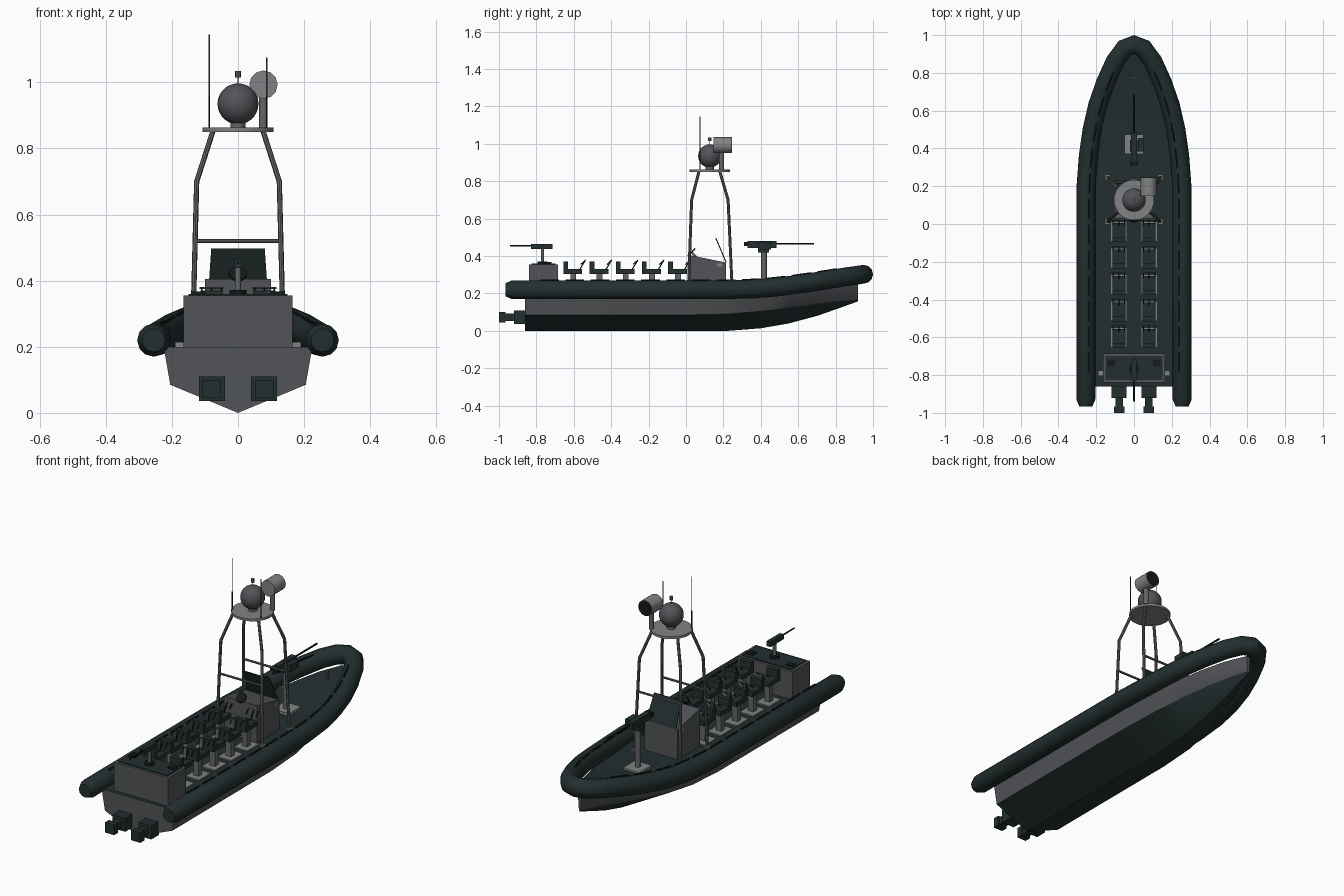
import bpy, bmesh, math
from mathutils import Vector, Matrix

cube = bpy.data.objects.get("Cube")
if cube:
    bpy.data.objects.remove(cube)


def material(name, color):
    m = bpy.data.materials.new(name)
    m.use_nodes = True
    m.diffuse_color = (*color, 1)
    bsdf = next(n for n in m.node_tree.nodes if n.type == 'BSDF_PRINCIPLED')
    bsdf.inputs["Base Color"].default_value = (*color, 1)
    return m


GREEN = material("dark green", (0.016, 0.028, 0.028))
GREY = material("hull grey", (0.085, 0.087, 0.095))
LIGHT = material("light grey", (0.22, 0.225, 0.23))
METAL = material("mast grey", (0.13, 0.132, 0.138))
BLACK = material("black", (0.008, 0.01, 0.01))


def add(name, bm, mats, smooth=False):
    bmesh.ops.recalc_face_normals(bm, faces=bm.faces)
    me = bpy.data.meshes.new(name)
    bm.to_mesh(me)
    bm.free()
    for m in mats:
        me.materials.append(m)
    if smooth:
        me.polygons.foreach_set("use_smooth", [True] * len(me.polygons))
        me.set_sharp_from_angle(angle=0.6)
    ob = bpy.data.objects.new(name, me)
    bpy.context.collection.objects.link(ob)
    return ob


def box(name, x, y, z, mat):
    """Box from (low, high) ranges."""
    bm = bmesh.new()
    bmesh.ops.create_cube(bm, size=1)
    for v in bm.verts:
        v.co = [r[0] if c < 0 else r[1] for c, r in zip(v.co, (x, y, z))]
    return add(name, bm, [mat])


def rod(name, a, b, r, mat, sides=12):
    """Cylinder between two points."""
    a, b = Vector(a), Vector(b)
    bm = bmesh.new()
    turn = (b - a).to_track_quat('Z', 'Y').to_matrix().to_4x4()
    bmesh.ops.create_cone(bm, cap_ends=True, segments=sides, radius1=r, radius2=r,
                          depth=(b - a).length, matrix=Matrix.Translation((a + b) / 2) @ turn)
    return add(name, bm, [mat], True)


def pipe(name, pts, r, mat, scales=None, res=2):
    """Round tube along a path."""
    cu = bpy.data.curves.new(name, 'CURVE')
    cu.dimensions, cu.bevel_depth, cu.bevel_resolution = '3D', r, res
    cu.use_fill_caps, cu.twist_mode = True, 'Z_UP'
    sp = cu.splines.new('POLY')
    sp.points.add(len(pts) - 1)
    for i, p in enumerate(pts):
        sp.points[i].co = (*p, 1)
        sp.points[i].radius = scales[i] if scales else 1
    tmp = bpy.data.objects.new(name, cu)
    bpy.context.collection.objects.link(tmp)
    dg = bpy.context.evaluated_depsgraph_get()
    me = bpy.data.meshes.new_from_object(tmp.evaluated_get(dg))
    bm = bmesh.new()
    bm.from_mesh(me)
    bpy.data.objects.remove(tmp)
    bpy.data.meshes.remove(me)
    bmesh.ops.remove_doubles(bm, verts=bm.verts, dist=0.0001)
    return add(name, bm, [mat], True)


def extrude_x(name, profile, x0, x1, mat):
    """Prism from a (y, z) outline."""
    bm = bmesh.new()
    f = bm.faces.new([bm.verts.new((x0, y, z)) for y, z in profile])
    new = bmesh.ops.extrude_face_region(bm, geom=[f])["geom"]
    bmesh.ops.translate(bm, vec=(x1 - x0, 0, 0),
                        verts=[v for v in new if isinstance(v, bmesh.types.BMVert)])
    return add(name, bm, [mat])


# Hull: y, keel z, chine x, chine z, sheer x, sheer z
stations = [(-0.86, 0, 0.205, 0.085, 0.225, 0.2), (0.0, 0, 0.205, 0.085, 0.225, 0.2),
            (0.22, 0, 0.195, 0.09, 0.225, 0.2), (0.4, 0.014, 0.17, 0.105, 0.205, 0.2),
            (0.55, 0.04, 0.135, 0.125, 0.175, 0.21), (0.7, 0.08, 0.09, 0.145, 0.13, 0.225),
            (0.82, 0.122, 0.045, 0.16, 0.08, 0.24), (0.92, 0.158, 0.006, 0.168, 0.012, 0.255)]
bm = bmesh.new()
rings = [[bm.verts.new(p) for p in ((-sx, y, sz), (-cx, y, cz), (0, y, kz), (cx, y, cz), (sx, y, sz))]
         for y, kz, cx, cz, sx, sz in stations]
for a, b in zip(rings, rings[1:]):
    for i in range(5):
        j = (i + 1) % 5
        f = bm.faces.new((a[i], a[j], b[j], b[i]))
        f.material_index = 1 if i in (0, 3) else 0
for end in (rings[0], rings[-1]):
    bm.faces.new(end).material_index = 1
add("hull", bm, [GREEN, GREY], True)

# Inflatable collar
side = [(0.255, -0.965, 0.22), (0.255, -0.93, 0.22), (0.255, 0.0, 0.22), (0.254, 0.2, 0.22),
        (0.242, 0.36, 0.224), (0.222, 0.5, 0.236), (0.192, 0.63, 0.254), (0.15, 0.75, 0.272),
        (0.1, 0.86, 0.29), (0.05, 0.93, 0.3)]
path = side + [(0, 0.95, 0.303)] + [(-x, y, z) for x, y, z in reversed(side)]
pipe("collar_tube", path, 0.05, GREEN, [0.7] + [1] * (len(path) - 2) + [0.7], 4)


def on_collar(y):
    for a, b in zip(side, side[1:]):
        if a[1] <= y <= b[1]:
            return Vector(a).lerp(Vector(b), (y - a[1]) / (b[1] - a[1]))


# Grab handles along the collar
for s in (-1, 1):
    for i in range(12):
        ends = [on_collar(-0.78 + i * 0.135 + d) + Vector((-0.018, 0, 0.049)) for d in (0, 0.1)]
        rod("grab_handle", *[(s * p.x, p.y, p.z) for p in ends], 0.005, BLACK, 6)

# Stern locker with lid, hatches and cleats
box("stern_locker", (-0.165, 0.165), (-0.84, -0.685), (0.19, 0.355), GREY)
box("locker_lid", (-0.15, 0.15), (-0.827, -0.698), (0.35, 0.36), GREEN)
for s in (-1, 1):
    box("locker_hatch", sorted((s * 0.1, s * 0.14)), (-0.755, -0.72), (0.355, 0.367), BLACK)
    box("stern_cleat", sorted((s * 0.165, s * 0.19)), (-0.805, -0.775), (0.195, 0.215), LIGHT)

# Water jet drives
for s in (-1, 1):
    c = s * 0.079
    for name, w, y, z in (("drive_housing", 0.039, (-0.92, -0.855), (0.036, 0.11)),
                          ("drive_shaft", 0.02, (-0.97, -0.92), (0.052, 0.093)),
                          ("drive_nozzle", 0.028, (-1.0, -0.965), (0.045, 0.1))):
        box(name, (c - w, c + w), y, z, GREEN)

# Two columns of five seats
for s in (-1, 1):
    c = s * 0.08
    for i in range(5):
        y = -0.655 + i * 0.14
        box("seat_base", (c - 0.041, c + 0.041), (y + 0.005, y + 0.105), (0.195, 0.207), LIGHT)
        box("seat_pedestal", (c - 0.016, c + 0.016), (y + 0.037, y + 0.068), (0.2, 0.31), METAL)
        box("seat_cushion", (c - 0.034, c + 0.034), (y, y + 0.1), (0.305, 0.33), GREEN)
        box("seat_back", (c - 0.034, c + 0.034), (y, y + 0.025), (0.32, 0.37), GREEN)
        for t in (-1, 1):
            rod("seat_handle_arm", (c + t * 0.03, y + 0.092, 0.355),
                (c + t * 0.03, y + 0.117, 0.378), 0.003, BLACK, 6)
        rod("seat_handle_bar", (c - 0.036, y + 0.117, 0.378), (c + 0.036, y + 0.117, 0.378), 0.003, METAL, 6)
        rod("seat_handle_post", (c, y + 0.085, 0.325), (c, y + 0.117, 0.378), 0.003, BLACK, 6)

# Helm console, windscreen and wheel
extrude_x("console", [(0.02, 0.19), (0.215, 0.19), (0.215, 0.365), (0.02, 0.405)], -0.1, 0.1, GREY)
screen = box("windscreen", (-0.09, 0.09), (0.212, 0.218), (0.365, 0.497), GREEN)
for v in screen.data.vertices:
    if v.co.z > 0.4:
        v.co.y -= 0.056
        v.co.x *= 0.9
box("console_panel", (-0.102, 0.102), (0.165, 0.195), (0.345, 0.36), LIGHT)
rod("steering_column", (0, 0.06, 0.39), (0, 0.03, 0.42), 0.006, METAL)
rod("steering_wheel", (0, 0.032, 0.418), (0, 0.027, 0.423), 0.028, BLACK)

# Mast frame
for s in (-1, 1):
    for name, y0, y1, y2 in (("aft", 0.012, 0.03, 0.07), ("fore", 0.248, 0.225, 0.18)):
        pipe(name + "_mast_leg", [(s * 0.138, y0, 0.2), (s * 0.125, y1, 0.7), (s * 0.075, y2, 0.855)],
             0.008, METAL)
        box("mast_foot", (s * 0.14 - 0.014, s * 0.14 + 0.014), (y0 - 0.014, y0 + 0.014),
            (0.195, 0.208), LIGHT)
for y in (0.025, 0.233):
    rod("mast_crossbar", (-0.128, y, 0.52), (0.128, y, 0.52), 0.006, METAL, 8)

# Mast platform and its equipment
rod("mast_platform", (0, 0.127, 0.85), (0, 0.127, 0.863), 0.107, LIGHT, 24)
rod("dome_neck", (0, 0.127, 0.86), (0, 0.127, 0.89), 0.023, METAL)
bm = bmesh.new()
bmesh.ops.create_uvsphere(bm, u_segments=24, v_segments=14, radius=0.062,
                          matrix=Matrix.Translation((0, 0.127, 0.935)))
add("radar_dome", bm, [GREY], True)
rod("dome_stem", (0, 0.127, 0.99), (0, 0.127, 1.016), 0.002, BLACK, 6)
rod("beacon", (0, 0.127, 1.015), (0, 0.127, 1.035), 0.009, METAL, 8)
rod("searchlight_post", (0.077, 0.19, 0.86), (0.077, 0.19, 0.97), 0.013, METAL)
rod("searchlight", (0.077, 0.148, 0.993), (0.077, 0.243, 0.993), 0.043, LIGHT, 12)
rod("searchlight_lens", (0.077, 0.24, 0.993), (0.077, 0.246, 0.993), 0.04, BLACK, 12)
for s, top in ((-1, 1.145), (1, 1.075)):
    rod("antenna_base", (s * 0.087, 0.075, 0.86), (s * 0.087, 0.075, 0.96), 0.003, BLACK, 6)
    rod("antenna_whip", (s * 0.087, 0.075, 0.96), (s * 0.087, 0.075, top), 0.002, GREY, 6)

# Forward mounted gun
box("fore_gun_base", (-0.05, 0.05), (0.37, 0.475), (0.19, 0.215), LIGHT)
rod("fore_gun_post", (0, 0.417, 0.2), (0, 0.417, 0.425), 0.015, METAL)
box("fore_gun_cradle", (-0.022, 0.022), (0.385, 0.445), (0.42, 0.447), GREEN)
box("fore_gun_body", (-0.015, 0.015), (0.33, 0.485), (0.442, 0.48), GREEN)
box("fore_gun_grip", (-0.022, 0.022), (0.31, 0.335), (0.455, 0.475), BLACK)
box("fore_ammo_box", (0.02, 0.05), (0.385, 0.455), (0.435, 0.475), GREEN)
rod("fore_gun_barrel", (0, 0.48, 0.466), (0, 0.685, 0.466), 0.005, BLACK, 8)

# Aft mounted gun
rod("aft_gun_mount", (0, -0.767, 0.355), (0, -0.767, 0.372), 0.026, BLACK)
rod("aft_gun_post", (0, -0.767, 0.36), (0, -0.767, 0.445), 0.009, METAL)
box("aft_gun_body", (-0.012, 0.012), (-0.83, -0.715), (0.438, 0.465), GREEN)
rod("aft_gun_barrel", (0, -0.825, 0.454), (0, -0.94, 0.454), 0.004, BLACK, 8)

# Bow bollard
rod("bow_bollard", (0, 0.775, 0.22), (0, 0.775, 0.285), 0.007, METAL, 8)
